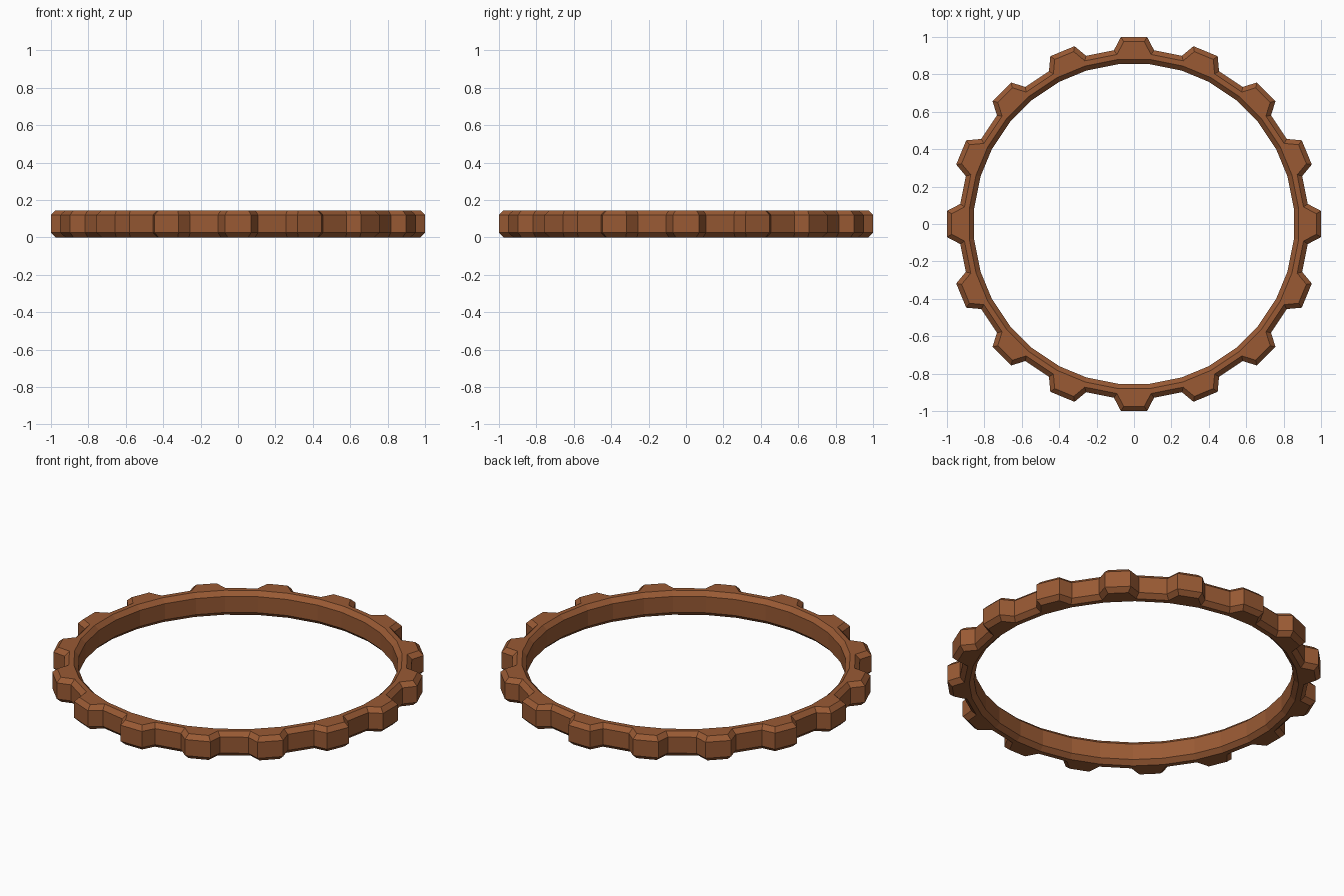
import bpy, bmesh, math
from mathutils import Vector

if "Cube" in bpy.data.objects:
    bpy.data.objects.remove(bpy.data.objects["Cube"])

TEETH = 16
HEIGHT = 0.145
BEVEL = 0.025
STEP = 2 * math.pi / TEETH


def loop_points(pattern):
    """Repeat a (degrees, radius) pattern once per tooth around the ring."""
    pts = []
    for i in range(TEETH):
        for deg, r in pattern:
            a = i * STEP + math.radians(deg)
            pts.append(Vector((r * math.cos(a), r * math.sin(a))))
    return pts


def inset(pts, d):
    """Mitred offset of a counter-clockwise loop, inwards for d > 0."""
    out = []
    n = len(pts)
    for i, p in enumerate(pts):
        e1 = (p - pts[i - 1]).normalized()
        e2 = (pts[(i + 1) % n] - p).normalized()
        n1, n2 = Vector((-e1.y, e1.x)), Vector((-e2.y, e2.x))
        out.append(p + (n1 + n2) * (d / (1 + n1.dot(n2))))
    return out


# Toothed outer outline and plain inner outline
outer = loop_points([(-6.6, 0.935), (-4.0, 1.0024), (4.0, 1.0024), (6.6, 0.935)])
inner = loop_points([(-5.3, 0.859), (5.3, 0.859)])
outer_in = inset(outer, BEVEL)
inner_out = inset(inner, -BEVEL)

bm = bmesh.new()
levels = [0, BEVEL, HEIGHT - BEVEL, HEIGHT]


def stack(wide, narrow):
    loops = [narrow, wide, wide, narrow]
    return [[bm.verts.new((p.x, p.y, z)) for p in l] for l, z in zip(loops, levels)]


out_rows = stack(outer, outer_in)
in_rows = stack(inner, inner_out)

# Side walls with bevel strips
for rows in (out_rows, in_rows):
    n = len(rows[0])
    for low, high in zip(rows, rows[1:]):
        for i in range(n):
            j = (i + 1) % n
            bm.faces.new((low[i], low[j], high[j], high[i]))

# Flat top and bottom: one face per tooth, one per gap
for k in (0, 3):
    o, q = out_rows[k], in_rows[k]
    for i in range(TEETH):
        a, b = 4 * i, 2 * i
        bm.faces.new((o[a], o[a + 1], o[a + 2], o[a + 3], q[b + 1], q[b]))
        bm.faces.new((o[a + 3], o[(a + 4) % len(o)], q[(b + 2) % len(q)], q[b + 1]))

bmesh.ops.recalc_face_normals(bm, faces=bm.faces)
mesh = bpy.data.meshes.new("toothed_ring")
bm.to_mesh(mesh)
bm.free()

# Single warm brown colour
mat = bpy.data.materials.new("copper brown")
mat.diffuse_color = (0.319, 0.102, 0.034, 1)
mat.use_nodes = True
mat.node_tree.nodes["Principled BSDF"].inputs["Base Color"].default_value = mat.diffuse_color
mesh.materials.append(mat)
ring = bpy.data.objects.new("toothed_ring", mesh)
bpy.context.collection.objects.link(ring)
